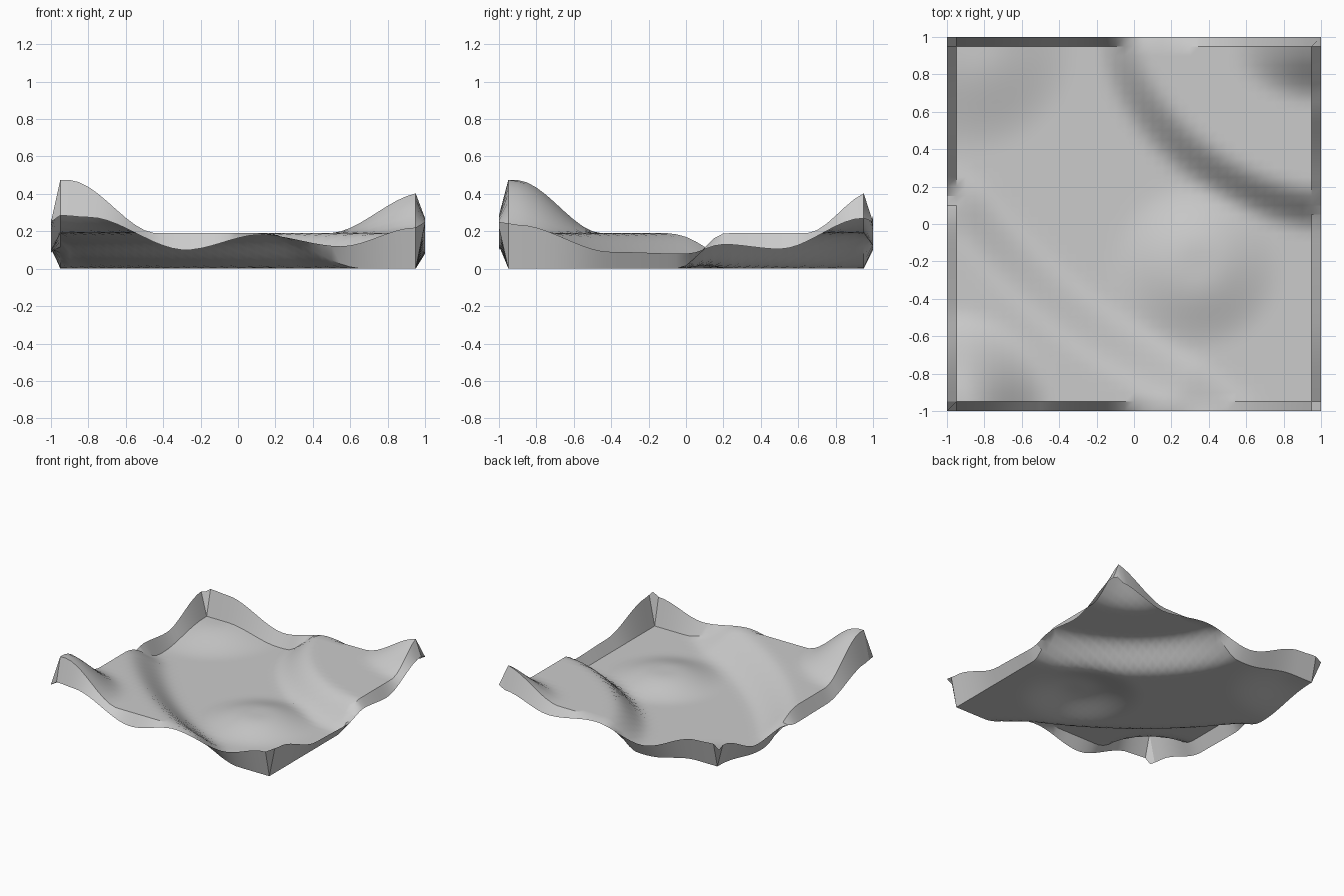
import bpy, bmesh, math

if "Cube" in bpy.data.objects:
    bpy.data.objects.remove(bpy.data.objects["Cube"])

CELLS = 40


def ease(a, b, v):
    """Smooth 0..1 ramp from a to b (either order)."""
    t = max(0.0, min(1.0, (v - a) / (b - a)))
    return t * t * (3 - 2 * t)


def profile(points, v):
    """Eased interpolation through (position, height) points."""
    for (a, za), (b, zb) in zip(points, points[1:]):
        if v <= b:
            return za + (zb - za) * ease(a, b, v)
    return points[-1][1]


def ground(x, y):
    # raised shelf around the back right corner, and its peak
    d = (((1 - x) / 1.08) ** 1.7 + ((1 - y) / 0.92) ** 1.7) ** (1 / 1.7)
    z = 0.19 * ease(1.14, 0.86, d)
    z += 0.23 * ease(1.0, 0.0, math.hypot((x - 1) / 0.52, (y - 1) / 0.36))
    # shelf across the front left corner, slightly bowed, and its hill
    across, along = 0.625 * x + 0.78 * y, 0.78 * x - 0.625 * y
    across += 0.09 * max(0, 1 - (along / 0.75) ** 2)
    z += 0.19 * ease(-0.32, -0.66, across)
    z += 0.285 * ease(0.57, 0.1, math.hypot(x + 1, (y + 1) * 1.03))
    # low mounds in the hollow
    z += 0.075 * ease(0.46, 0.08, math.hypot(x - 0.34, y + 0.22))
    z += 0.08 * ease(0.60, 0.1, math.hypot((x + 0.85) * 1.1, y - 0.98))
    return z


# heights of the wavy outer rim on each side
FRONT = [(-1, .25), (-.95, .285), (-.8, .275), (-.28, .10), (.12, .182), (.55, .12), (.95, .22), (1, .25)]
BACK = [(-1, .25), (-.95, .285), (-.8, .275), (-.28, .10), (.12, .18), (.55, .12), (.95, .22), (1, .25)]
RIGHT = [(-1, .25), (-.9, .235), (-.4, .09), (0, .08), (.2, .13), (.5, .105), (.95, .27), (1, .25)]
LEFT = [(-1, .25), (-.9, .235), (-.4, .09), (0, .085), (.2, .13), (.5, .105), (.95, .27), (1, .25)]

# terrain sheet with its outermost row of cells forming the rim
bm = bmesh.new()
bmesh.ops.create_grid(bm, x_segments=CELLS, y_segments=CELLS, size=1)
for v in bm.verts:
    x, y, _ = v.co
    if abs(y) > 0.99:
        v.co.z = profile(FRONT if y < 0 else BACK, x)
    elif abs(x) > 0.99:
        v.co.z = profile(LEFT if x < 0 else RIGHT, y)
    else:
        v.co.z = ground(x, y)
mesh = bpy.data.meshes.new("terrain_tile")
bm.to_mesh(mesh)
bm.free()
tile = bpy.data.objects.new("terrain_tile", mesh)
bpy.context.collection.objects.link(tile)
bpy.context.view_layer.objects.active = tile
tile.select_set(True)
bpy.ops.object.shade_smooth_by_angle(angle=math.radians(30))
